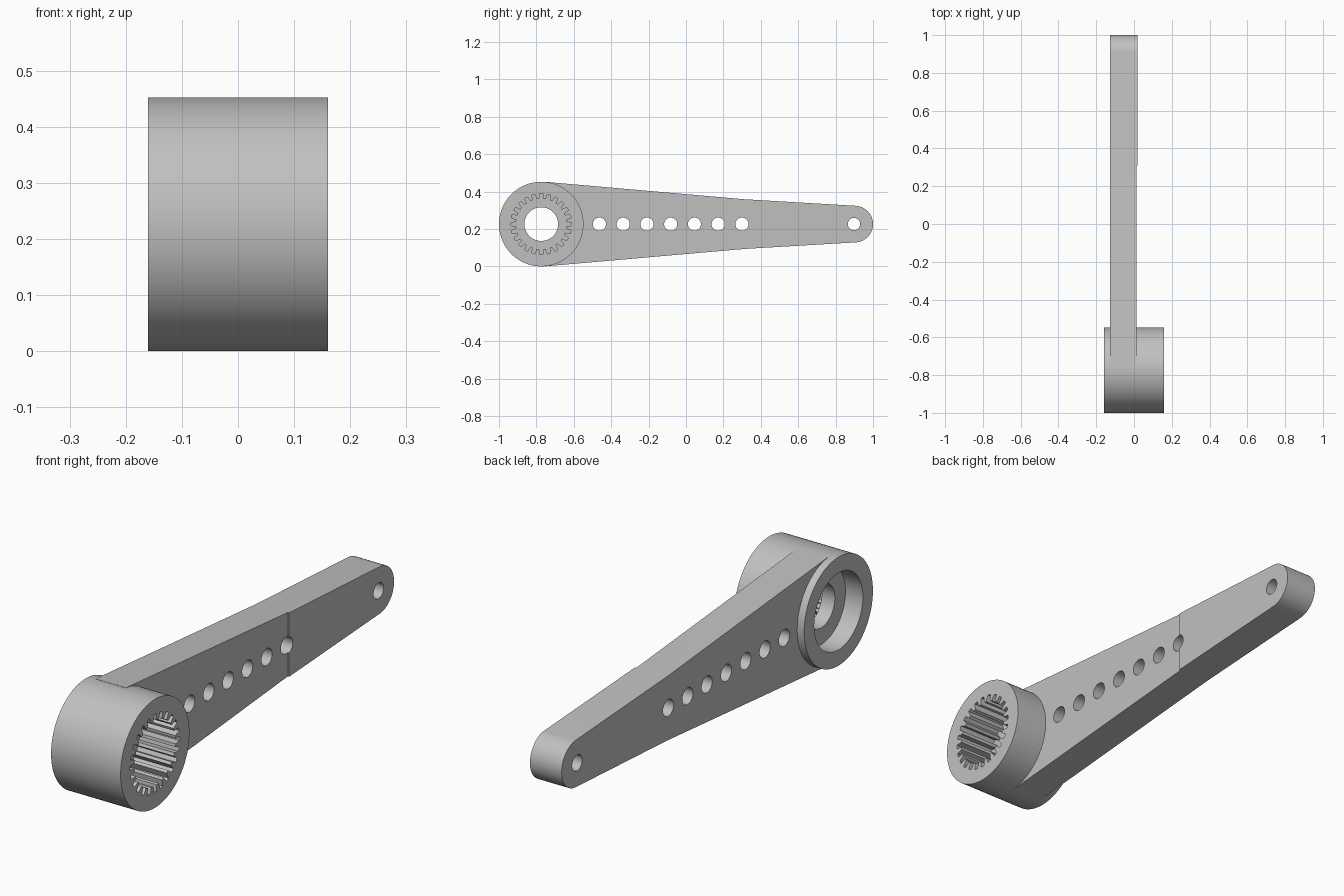
import bpy, bmesh
from math import cos, sin, pi, radians

if "Cube" in bpy.data.objects:
    bpy.data.objects.remove(bpy.data.objects["Cube"])

HUB_Y, MID_Z, HUB_R = -0.774, 0.226, 0.226
TIP_Y, TIP_R = 0.902, 0.098
KINK_Y, KINK_H = 0.31, 0.133

metal = bpy.data.materials.new("light_grey")
metal.use_nodes = True
grey = (0.53, 0.53, 0.53, 1)
metal.diffuse_color = grey
metal.node_tree.nodes["Principled BSDF"].inputs["Base Color"].default_value = grey


def arc(y, r, start=0, end=360, n=64):
    """Points on an arc in the side plane; a full circle omits its end point."""
    last = n if end - start == 360 else n + 1
    angles = [radians(start + (end - start) * i / n) for i in range(last)]
    return [(y + r * cos(a), MID_Z + r * sin(a)) for a in angles]


def prism(name, outline, x0, x1):
    """Extrude a side outline (y, z) from x0 to x1."""
    bm = bmesh.new()
    face = bm.faces.new([bm.verts.new((x0, y, z)) for y, z in outline])
    new = bmesh.ops.extrude_face_region(bm, geom=[face])["geom"]
    bmesh.ops.translate(bm, vec=(x1 - x0, 0, 0),
                        verts=[v for v in new if isinstance(v, bmesh.types.BMVert)])
    bmesh.ops.recalc_face_normals(bm, faces=bm.faces)
    mesh = bpy.data.meshes.new(name)
    bm.to_mesh(mesh)
    bm.free()
    mesh.materials.append(metal)
    obj = bpy.data.objects.new(name, mesh)
    bpy.context.collection.objects.link(obj)
    return obj


def combine(target, other, operation):
    """Apply a boolean and discard the helper solid."""
    mod = target.modifiers.new("boolean", "BOOLEAN")
    mod.operation, mod.solver, mod.object = operation, "EXACT", other
    bpy.context.view_layer.objects.active = target
    bpy.ops.object.modifier_apply(modifier=mod.name)
    bpy.data.objects.remove(other)


# Hub with a splined socket, a through hole and a screw-head recess
hub = prism("hub", arc(HUB_Y, HUB_R, n=96), -0.16, 0.16)
TEETH = 24
spline = []
for i in range(TEETH):
    for step, r in ((-0.32, 0.135), (-0.2, 0.163), (0.2, 0.163), (0.32, 0.135)):
        a = 2 * pi * (i + step) / TEETH
        spline.append((HUB_Y + r * cos(a), MID_Z + r * sin(a)))
combine(hub, prism("socket_cutter", spline, -0.02, 0.3), "DIFFERENCE")
combine(hub, prism("recess_cutter", arc(HUB_Y, 0.16), -0.3, -0.08), "DIFFERENCE")
combine(hub, prism("bore_cutter", arc(HUB_Y, 0.09), -0.12, 0.05), "DIFFERENCE")

# Tapered arm, with a slightly thicker rounded tip
root = [(HUB_Y + 0.02, MID_Z - HUB_R), (KINK_Y, MID_Z - KINK_H),
        (KINK_Y, MID_Z + KINK_H), (HUB_Y + 0.02, MID_Z + HUB_R)]
arm = prism("arm", root, -0.128, 0.012)
tip = [(KINK_Y, MID_Z + KINK_H), (KINK_Y, MID_Z - KINK_H)] + arc(TIP_Y, TIP_R, -87, 87, 32)
combine(arm, prism("arm_tip", tip, -0.128, 0.018), "UNION")
combine(arm, prism("hub_clearance", arc(HUB_Y, HUB_R - 0.008, n=96), -0.3, 0.3), "DIFFERENCE")

# Row of linkage holes and the end hole
holes = [(-0.463 + 0.127 * i, 0.035) for i in range(7)] + [(0.898, 0.033)]
for y, r in holes:
    combine(arm, prism("hole_cutter", arc(y, r, n=32), -0.3, 0.3), "DIFFERENCE")

# Smooth the round walls and keep the edges crisp
for obj in (hub, arm):
    bpy.ops.object.select_all(action="DESELECT")
    obj.select_set(True)
    bpy.context.view_layer.objects.active = obj
    bpy.ops.object.shade_smooth_by_angle(angle=radians(25))
